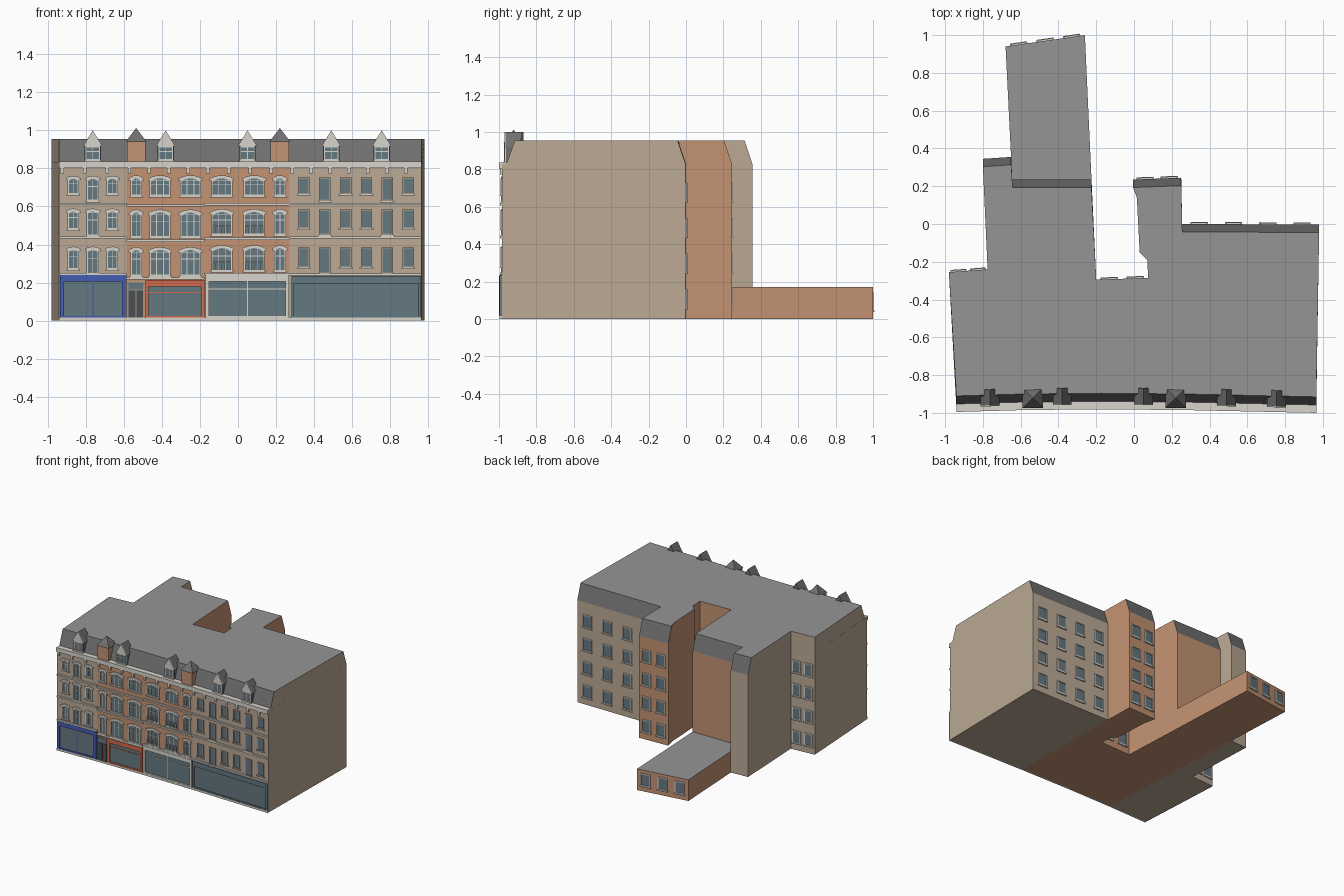
import bpy, bmesh
from mathutils import Vector

if "Cube" in bpy.data.objects:
    bpy.data.objects.remove(bpy.data.objects["Cube"])

WALL_TOP, ROOF_TOP = 0.83, 0.955
TAN, ORANGE = (.50, .40, .30), (.55, .29, .17)
SLATE, ROOF, PALE = (.16, .16, .16), (.30, .30, .30), (.68, .66, .60)
GLASS, BLUE, RED = (.13, .19, .22), (.06, .11, .45), (.65, .14, .07)
DARK, STONE = (.07, .08, .085), (.36, .30, .24)
mats, parts = {}, {}


def mat(col):
    if col not in mats:
        mats[col] = bpy.data.materials.new("colour_%d" % len(mats))
        mats[col].diffuse_color = (*col, 1)
    return mats[col]


def finish(name, bm, cols):
    bmesh.ops.recalc_face_normals(bm, faces=bm.faces)
    me = bpy.data.meshes.new(name)
    bm.to_mesh(me)
    bm.free()
    for c in cols:
        me.materials.append(mat(c))
    bpy.context.collection.objects.link(bpy.data.objects.new(name, me))


def part(name, col):
    if name not in parts:
        parts[name] = (bmesh.new(), col)
    return parts[name][0]


# Gently bent street line, and the (along, outward, up) mapping of each wall
STREET = [(-.94, -.98), (-.585, -.97), (-.175, -.966), (.27, -.97), (.965, -.985)]


def street(x):
    for (a, ya), (b, yb) in zip(STREET, STREET[1:]):
        if x <= b or b == .965:
            return ya + (yb - ya) * (x - a) / (b - a)


def front(u, d, z):
    return Vector((u, street(u) - d, z))


def wall(p, q):
    p, q = Vector((*p, 0)), Vector((*q, 0))
    t = (q - p).normalized()
    n = Vector((-t.y, t.x, 0))
    return (lambda u, d, z: p + t * u + n * d + Vector((0, 0, z))), (q - p).length


# Primitive helpers working in wall space
def prism(name, col, pts, d0, d1, M=front):
    bm = part(name, col)
    a = [bm.verts.new(M(u, d0, z)) for u, z in pts]
    b = [bm.verts.new(M(u, d1, z)) for u, z in pts]
    bm.faces.new(a)
    bm.faces.new(b)
    for i in range(len(a)):
        j = (i + 1) % len(a)
        bm.faces.new((a[i], a[j], b[j], b[i]))


def box(name, col, x0, x1, z0, z1, d0, d1, M=front):
    prism(name, col, [(x0, z0), (x1, z0), (x1, z1), (x0, z1)], d0, d1, M)


def ring(name, col, outer, inner, d0, d1, M):
    bm = part(name, col)
    loops = [[bm.verts.new(M(u, d, z)) for u, z in pts]
             for pts, d in ((outer, d0), (outer, d1), (inner, d1), (inner, d0))]
    n = len(outer)
    for a, b in zip(loops, loops[1:] + loops[:1]):
        for i in range(n):
            bm.faces.new((a[i], a[(i + 1) % n], b[(i + 1) % n], b[i]))


def arch(x, z0, z1, w, rise):
    n = 6 if rise else 1
    return [(x - w / 2, z0), (x + w / 2, z0)] + [
        (x + w / 2 - w * i / n, z1 - rise * (2 * i / n - 1) ** 2) for i in range(n + 1)]


def window(x, z0, z1, w, rise=0, lights=2, M=front, fr=("window_frames", PALE)):
    t = .007
    inner = arch(x, z0 + t, z1 - t, w - 2 * t, rise)
    prism("window_glass", GLASS, inner, -.003, .003, M)
    ring(*fr, arch(x, z0, z1, w, rise), inner, 0, .008, M)
    box("window_sills", fr[1], x - w / 2 - .006, x + w / 2 + .006, z0 - .008, z0, 0, .011, M)
    for k in range(1, lights):
        u = x - w / 2 + w * k / lights
        box(*fr, u - .002, u + .002, z0 + t, z1 - t - rise * .2, .002, .006, M)
    if lights > 1:
        zt = z0 + (z1 - z0) * .62
        box(*fr, x - w / 2 + t, x + w / 2 - t, zt - .002, zt + .002, .002, .006, M)


# Building bodies: 'f' points carry the front mansard, 'b' points the rear one
def body(name, col, pts):
    bm = bmesh.new()
    low = [(p[0], street(p[0]) if p[1] == 'f' else p[1]) for p in pts]
    kind = [p[-1] if p[-1] in ('f', 'b') else '' for p in pts]
    eave = [(x, y + (.025 if k == 'f' else 0)) for (x, y), k in zip(low, kind)]
    top = [(x, y + {'f': .07, 'b': -.042, '': 0}[k]) for (x, y), k in zip(low, kind)]
    rings = [[bm.verts.new((x, y, z)) for x, y in r] for r, z in
             ((low, 0), (low, WALL_TOP), (eave, WALL_TOP), (top, ROOF_TOP))]
    n = len(pts)
    bm.faces.new(rings[0])
    bm.faces.new(rings[3]).material_index = 2
    for k in range(3):
        for i in range(n):
            j = (i + 1) % n
            f = bm.faces.new((rings[k][i], rings[k][j], rings[k + 1][j], rings[k + 1][i]))
            f.material_index = 1 if k == 2 and kind[i] and kind[i] == kind[j] else 0
    bmesh.ops.remove_doubles(bm, verts=bm.verts, dist=1e-5)
    finish(name, bm, [col, SLATE, ROOF])


body("left_building", TAN, [(-.94, 'f'), (-.585, 'f'), (-.645, .235), (-.65, .355, 'b'),
                            (-.80, .345, 'b'), (-.775, -.24), (-.98, -.255)])
body("mid_left_building", ORANGE, [(-.585, 'f'), (-.175, 'f'), (-.20, -.295),
                                   (-.225, .235, 'b'), (-.645, .235, 'b')])
body("mid_right_building", ORANGE, [(-.175, 'f'), (.27, 'f'), (.255, 0), (.25, .245, 'b'),
                                    (-.005, .235, 'b'), (.015, .14), (.03, -.15),
                                    (.07, -.19), (.075, -.285), (-.20, -.295)])
body("right_building", TAN, [(.27, 'f'), (.965, 'f'), (.98, -.003, 'b'), (.255, 0, 'b')])

# Low rear extension
bm = bmesh.new()
f = bm.faces.new([bm.verts.new((x, y, 0)) for x, y in
                  ((-.645, .235), (-.225, .235), (-.26, 1.0), (-.68, .94))])
up = bmesh.ops.extrude_face_region(bm, geom=[f], use_keep_orig=True)["geom"]
for g in up:
    if isinstance(g, bmesh.types.BMVert):
        g.co.z = .172
    elif isinstance(g, bmesh.types.BMFace):
        g.material_index = 1
finish("rear_extension", bm, [ORANGE, ROOF])

# Rear windows: wall ends (ordered so the outside is +y), columns, row heights
ROWS = (.11, .30, .49, .68)
for p, q, n, rows in (((.255, 0), (.98, -.003), 4, ROWS), ((-.005, .235), (.25, .245), 2, ROWS),
                      ((-.98, -.255), (-.775, -.24), 2, ROWS),
                      ((-.20, -.295), (.075, -.285), 2, ROWS),
                      ((-.68, .94), (-.26, 1.0), 3, (.095,))):
    M, length = wall(p, q)
    for k in range(n):
        for z in rows:
            window(length * (k + .5) / n, z - .05, z + .05, min(.08, length / n * .7),
                   lights=1, M=M)

# Facades: extent, columns (x, width, lights, extra drop), rows, arch, string courses
TALL = .035
FACADES = [
    (-.94, -.585, [(-.865, .06, 2, 0), (-.763, .066, 2, TALL), (-.66, .06, 2, 0)],
     [(.27, .38), (.48, .58), (.665, .752)], .012, (.245, .437, .613)),
    (-.585, -.175, [(-.535, .06, 2, 0), (-.41, .11, 3, 0), (-.25, .11, 3, 0)],
     [(.236, .378), (.438, .575), (.655, .755)], .018, (.222, .42, .605)),
    (-.175, .27, [(-.085, .11, 3, 0), (.085, .11, 3, 0), (.22, .062, 2, 0)],
     [(.26, .388), (.45, .578), (.655, .755)], .018, (.245, .43, .612)),
    (.27, .965, [(.345 + .11 * i, .06, 1, TALL if i in (1, 4) else 0) for i in range(6)],
     [(.28, .385), (.485, .583), (.665, .752)], 0, (.243, .437, .613)),
]
for x0, x1, cols, rows, rise, bands in FACADES:
    frame = ("window_frames", PALE) if rise else ("stone_frames", STONE)
    for x, w, lights, drop in cols:
        for z0, z1 in rows:
            window(x, z0 - drop, z1, w, rise, lights, fr=frame)
            # Arched hood over the window
            if rise:
                ring("window_hoods", PALE, arch(x, z1 - rise, z1 + .009, w + .018, rise),
                     arch(x, z1 - rise - .002, z1, w, rise), 0, .010, front)
    for z in bands:
        box("string_courses", PALE, x0, x1, z - .006, z + .006, 0, .010)
    # Cornice, brackets and plinth
    box("cornice", PALE, x0, x1, .802, .836, -.03, .015)
    box("plinth", PALE, x0, x1, 0, .016, 0, .012)
    n = round((x1 - x0) / .105)
    for k in range(n):
        x = x0 + (x1 - x0) * (k + .5) / n - (x1 - x0) / n * .45 + .01
        box("cornice_brackets", PALE, x - .009, x + .009, .772, .802, 0, .012)

# Balcony railings on the wide windows of the mid right building
for x in (-.085, .085):
    for z in (.26, .45):
        box("balcony_railings", PALE, x - .05, x + .05, z + .045, z + .05, .008, .013)
        for k in range(7):
            u = x - .048 + .016 * k
            box("balcony_railings", PALE, u - .0015, u + .0015, z, z + .045, .009, .012)


# Shopfronts: glass, posts, fascia, sill, mullions
def shop(name, col, x0, x1, z1, fascia, post, mullions=()):
    box("shop_glass", GLASS, x0 + post, x1 - post, .016, z1 - fascia, -.003, .004)
    for a in (x0, x1 - post):
        box(name, col, a, a + post, .016, z1, 0, .013)
    box(name, col, x0 + post, x1 - post, z1 - fascia, z1, 0, .013)
    box(name, col, x0 + post, x1 - post, .016, .026, 0, .010)
    for m in mullions:
        box(name, col, m - .003, m + .003, .026, z1 - fascia, .002, .008)


shop("blue_shopfront", BLUE, -.935, -.587, .239, .034, .022, (-.76,))
shop("red_shopfront", RED, -.487, -.177, .215, .036, .018)
box("red_shopfront", RED, -.469, -.195, .145, .150, .002, .008)
shop("pale_shopfront", PALE, -.17, .268, .239, .032, .018, (.05,))
box("pale_shopfront", PALE, -.152, .25, .165, .169, .002, .008)
shop("slate_shopfront", GLASS, .28, .962, .235, .04, .012)
box("shop_trim", DARK, .948, .952, .02, .23, .002, .015)

# Double entrance door with a glazed transom
box("entrance_surround", STONE, -.582, -.49, .016, .205, 0, .006)
box("entrance_transom", GLASS, -.574, -.498, .165, .197, .004, .008)
for x in (-.574, -.534):
    box("entrance_doors", DARK, x, x + .036, .016, .158, .004, .010)

# Gabled dormers
for x in (-.763, -.38, .05, .49, .755):
    box("dormer_bodies", SLATE, x - .044, x + .044, WALL_TOP, .92, -.09, -.018)
    prism("dormer_roofs", SLATE, [(x - .05, .918), (x + .05, .918), (x, 1.0)], -.10, -.016)
    prism("dormer_gables", PALE, [(x - .05, .918), (x + .05, .918), (x, 1.0)], -.016, -.010)
    window(x, .842, .918, .08, 0, 2, M=lambda u, d, z: front(u, d - .018, z))

# Square brick dormers with pyramid roofs
for x in (-.535, .22):
    box("brick_dormers", ORANGE, x - .048, x + .048, WALL_TOP, .945, -.095, .002)
    bm = part("pyramid_roofs", SLATE)
    base = [bm.verts.new(front(x + a, d, .942)) for a, d in
            ((-.054, .005), (.054, .005), (.054, -.102), (-.054, -.102))]
    tip = bm.verts.new(front(x, -.048, 1.012))
    bm.faces.new(base)
    for i in range(4):
        bm.faces.new((base[i], base[(i + 1) % 4], tip))

for name, (bm, col) in parts.items():
    finish(name, bm, [col])

for m in bpy.data.materials:
    if m.users and not m.is_grease_pencil:
        m.use_nodes = True
        m.node_tree.nodes["Principled BSDF"].inputs["Base Color"].default_value = m.diffuse_color
